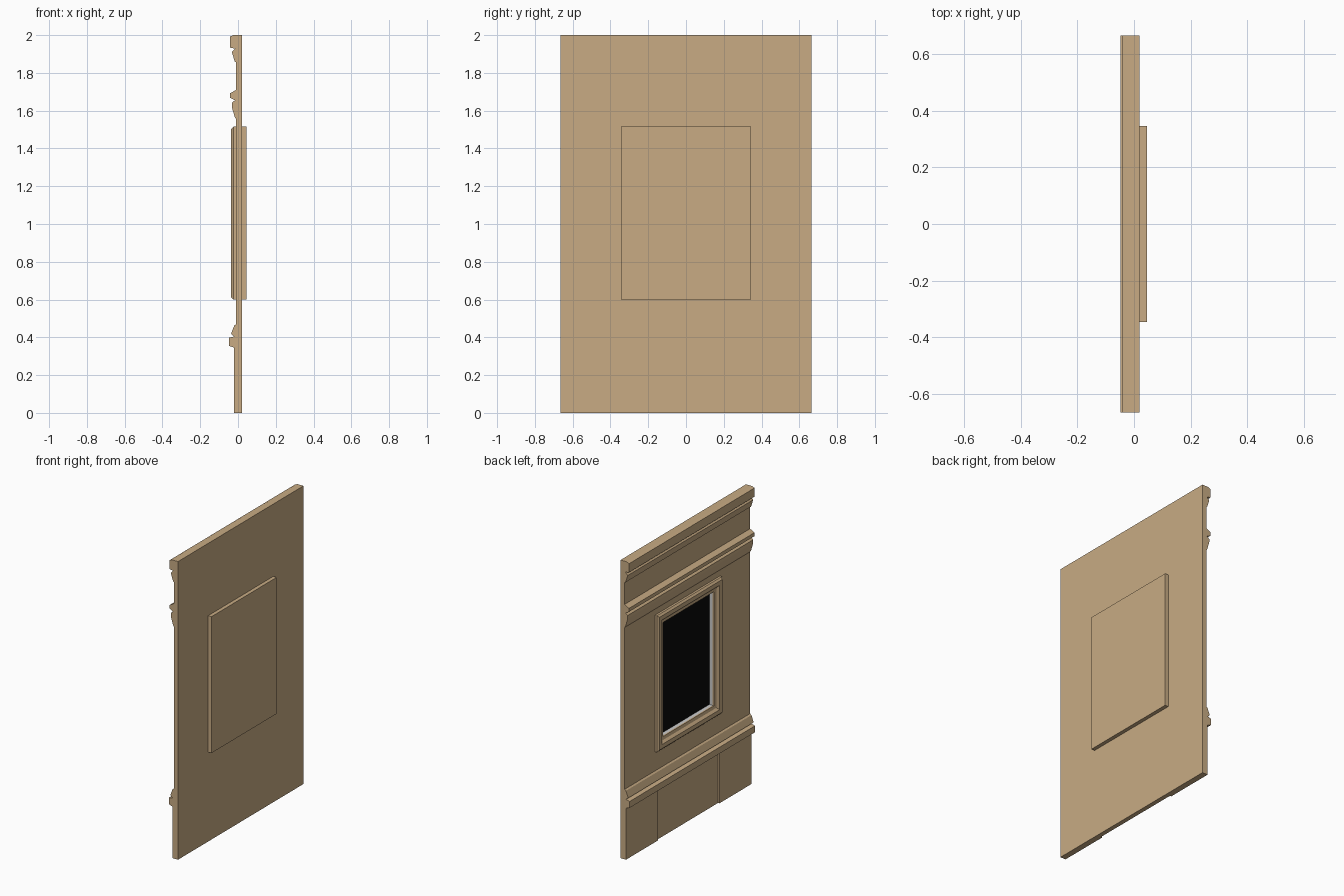
import bpy, bmesh

if "Cube" in bpy.data.objects:
    bpy.data.objects.remove(bpy.data.objects["Cube"])

def material(name, rgb):
    m = bpy.data.materials.new(name)
    m.diffuse_color = (*rgb, 1)
    m.use_nodes = True
    m.node_tree.nodes["Principled BSDF"].inputs["Base Color"].default_value = m.diffuse_color
    return m

TAN = material("tan_plaster", (0.58, 0.41, 0.23))
BLACK = material("dark_glass", (0.003, 0.003, 0.003))
HALF_Y = 0.665                      # half width of the wall
WIN_Y, WIN_Z0, WIN_Z1 = 0.345, 0.60, 1.515   # outer window rectangle

def finish(name, bm, mat):
    bmesh.ops.recalc_face_normals(bm, faces=bm.faces)
    me = bpy.data.meshes.new(name)
    bm.to_mesh(me)
    bm.free()
    ob = bpy.data.objects.new(name, me)
    bpy.context.collection.objects.link(ob)
    if mat:
        me.materials.append(mat)
    return ob

def box(name, x, y, z, mat=None):
    bm = bmesh.new()
    bmesh.ops.create_cube(bm, size=1)
    for v in bm.verts:
        v.co = [r[0] if c < 0 else r[1] for c, r in zip(v.co, (x, y, z))]
    return finish(name, bm, mat)

def extrude_y(name, profile, mat):
    bm = bmesh.new()
    f = bm.faces.new([bm.verts.new((x, -HALF_Y, z)) for x, z in profile])
    ext = bmesh.ops.extrude_face_region(bm, geom=[f])["geom"]
    for v in ext:
        if isinstance(v, bmesh.types.BMVert):
            v.co.y = HALF_Y
    if not f.is_valid or len(bm.faces) < len(profile) + 2:
        bm.faces.new([v for v in bm.verts if v.co.y < 0])
    return finish(name, bm, mat)

def window_ring(name, profile, mat):
    """Mitred rectangular frame; profile = (inset from outer edge, x)."""
    bm = bmesh.new()
    loops = []
    for o, x in profile:
        y, a, b = WIN_Y - o, WIN_Z0 + o, WIN_Z1 - o
        loops.append([bm.verts.new((x, *p)) for p in ((-y, a), (y, a), (y, b), (-y, b))])
    for i, a in enumerate(loops):
        b = loops[(i + 1) % len(loops)]
        for k in range(4):
            n = (k + 1) % 4
            bm.faces.new((a[k], a[n], b[n], b[k]))
    return finish(name, bm, mat)

# Wall slab with dado rail, picture rail and cornice in one profile
wall = extrude_y("wall", [
    (0.02, 0), (-0.01, 0), (-0.01, 0.345),
    (-0.02, 0.345), (-0.047, 0.355), (-0.047, 0.398), (-0.02, 0.405),
    (-0.037, 0.418), (-0.02, 0.462), (-0.01, 0.47),
    (-0.01, 1.555), (-0.017, 1.565), (-0.033, 1.62), (-0.033, 1.642),
    (-0.016, 1.655), (-0.042, 1.668), (-0.042, 1.692), (-0.01, 1.71),
    (-0.01, 1.855), (-0.017, 1.86), (-0.033, 1.91), (-0.016, 1.928),
    (-0.043, 1.934), (-0.043, 1.992), (-0.025, 2.0), (0.02, 2.0)], TAN)

# Window opening cut through the wall
hole = box("window_cutter", (-0.1, 0.1), (-0.28, 0.28), (0.665, 1.45))
hole.hide_render = True
hole.hide_viewport = True
hole.display_type = 'WIRE'
cut = wall.modifiers.new("opening", 'BOOLEAN')
cut.operation, cut.object, cut.solver = 'DIFFERENCE', hole, 'EXACT'

# Raised skirting boards either side of the recessed middle
for name, s in (("left", 1), ("right", -1)):
    box(f"skirting_{name}", (-0.02, 0.0), sorted((s * 0.325, s * HALF_Y)), (0, 0.346), TAN)

# Window surround, pale reveal, glass and rear cover
window_ring("window_frame", [
    (0, 0), (0, -0.025), (0.012, -0.036), (0.040, -0.036),
    (0.055, -0.022), (0.075, -0.018), (0.075, -0.008), (0.06, 0)], TAN)
window_ring("window_reveal", [(0.06, -0.008), (0.075, -0.008), (0.075, 0.02), (0.06, 0.02)], None)
box("window_glass", (0.016, 0.021), (-0.272, 0.272), (0.673, 1.442), BLACK)
box("rear_cover", (0.02, 0.045), (-WIN_Y, WIN_Y), (WIN_Z0, WIN_Z1), TAN)
